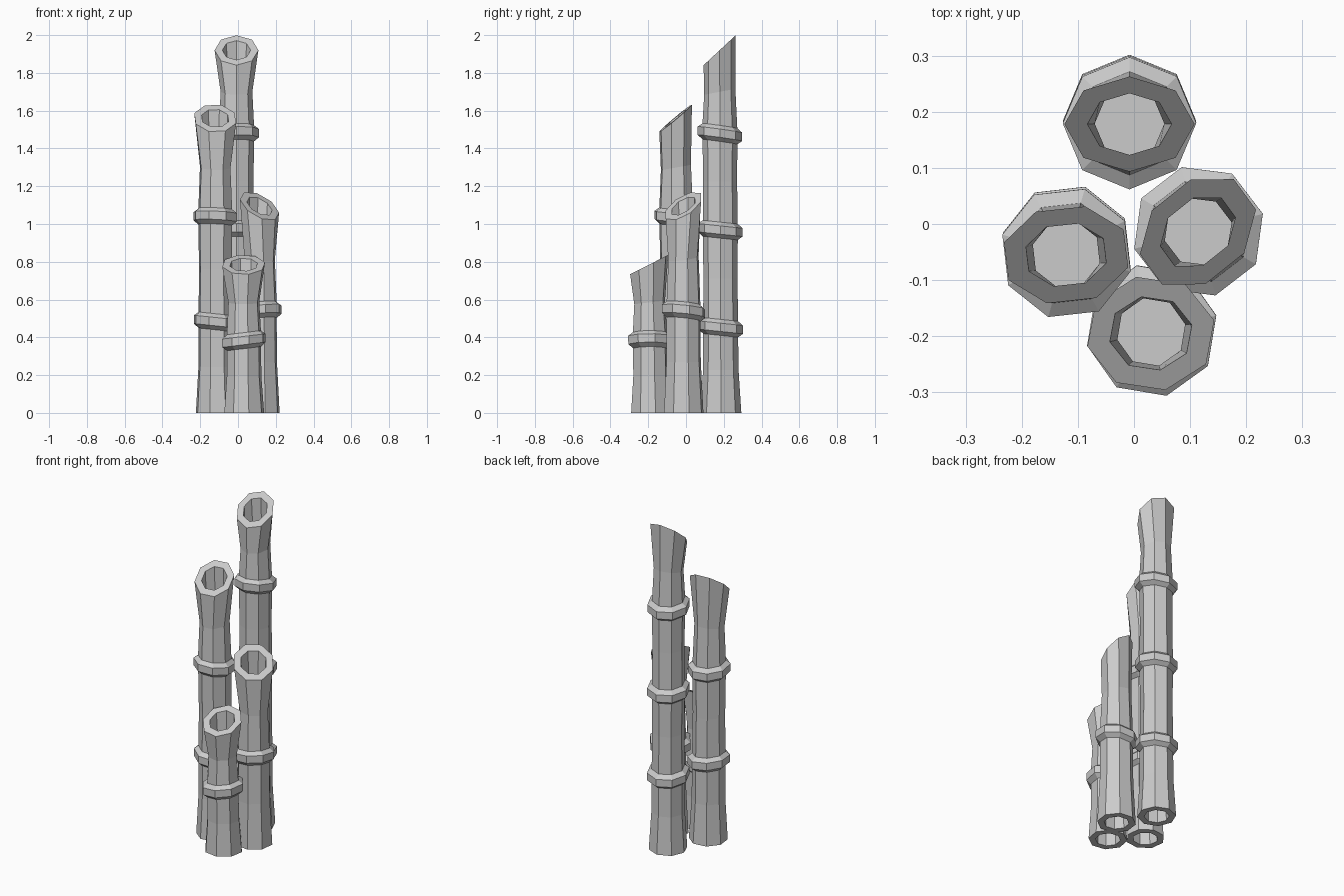
import bpy, bmesh
from math import sin, cos, pi, radians
from mathutils import Vector

if "Cube" in bpy.data.objects:
    bpy.data.objects.remove(bpy.data.objects["Cube"])

SIDES = 8


def add_loop(bm, center, radius, tilt, low_dir, spin):
    """Octagonal loop; tilted so that it dips towards low_dir (degrees)."""
    t, d = radians(tilt), radians(low_dir)
    normal = Vector((sin(t) * cos(d), sin(t) * sin(d), cos(t)))
    rot = Vector((0, 0, 1)).rotation_difference(normal)
    verts = []
    for i in range(SIDES):
        a = radians(spin) + 2 * pi * i / SIDES
        p = rot @ Vector((radius * cos(a), radius * sin(a), 0))
        verts.append(bm.verts.new(p + Vector(center)))
    return verts


def bamboo(name, base, top, spin, nodes, cut, cut_dir):
    """nodes: list of (z, tilt, low direction); cut: slope of the sawn top."""
    bm = bmesh.new()
    loops = []

    def ring(z, r, tilt=0, low=0, xy=None):
        f = min(z / top[2], 1)
        x, y = xy or [base[k] + (top[k] - base[k]) * f for k in (0, 1)]
        loops.append(add_loop(bm, (x, y, z), r, tilt, low, spin))

    # bottom bore and foot
    ring(nodes[0][0] - 0.02, 0.062)
    ring(0, 0.070)
    ring(0, 0.108)
    # stem segments with a raised collar at every node
    previous = 0
    for i, (z, tilt, low) in enumerate(nodes):
        ring((previous + z) / 2, 0.094 if i == 0 else 0.090)
        for dz, r in ((-0.045, 0.093), (-0.024, 0.119),
                      (0.020, 0.119), (0.040, 0.093)):
            # collar loops shift along the tilted axis
            ring(z + dz, r, tilt, low)
        previous = z
    # last segment flares out to the slanted cut
    ring((previous + top[2]) / 2, 0.084, cut * 0.25, cut_dir)
    ring(top[2], 0.116, cut, cut_dir)
    # top bore down to the last node
    ring(top[2], 0.075, cut, cut_dir)
    ring((previous + top[2]) / 2, 0.062, cut * 0.25, cut_dir)
    ring(previous + 0.03, 0.066)

    for a, b in zip(loops, loops[1:]):
        for i in range(SIDES):
            j = (i + 1) % SIDES
            bm.faces.new((a[i], a[j], b[j], b[i]))
    bm.faces.new(loops[0][::-1])
    bm.faces.new(loops[-1])
    bmesh.ops.recalc_face_normals(bm, faces=bm.faces)
    mesh = bpy.data.meshes.new(name)
    bm.to_mesh(mesh)
    bm.free()
    obj = bpy.data.objects.new(name, mesh)
    bpy.context.collection.objects.link(obj)
    return obj


bamboo("tall_back_stalk", (-0.008, 0.185), (-0.008, 0.178, 1.92), 0,
       [(0.455, 6, 90), (0.97, 6, 90), (1.48, 8, 100)], 43, -90)
bamboo("left_stalk", (-0.119, -0.045), (-0.121, -0.055, 1.56), 29,
       [(0.485, 6, 0), (1.04, 5, 60)], 40, -85)
bamboo("right_stalk", (0.116, -0.012), (0.114, -0.014, 1.095), 15,
       [(0.54, 8, 135)], 41, -48)
bamboo("short_front_stalk", (0.033, -0.185), (0.030, -0.195, 0.785), 13,
       [(0.385, 7, 180)], 27, -90)
